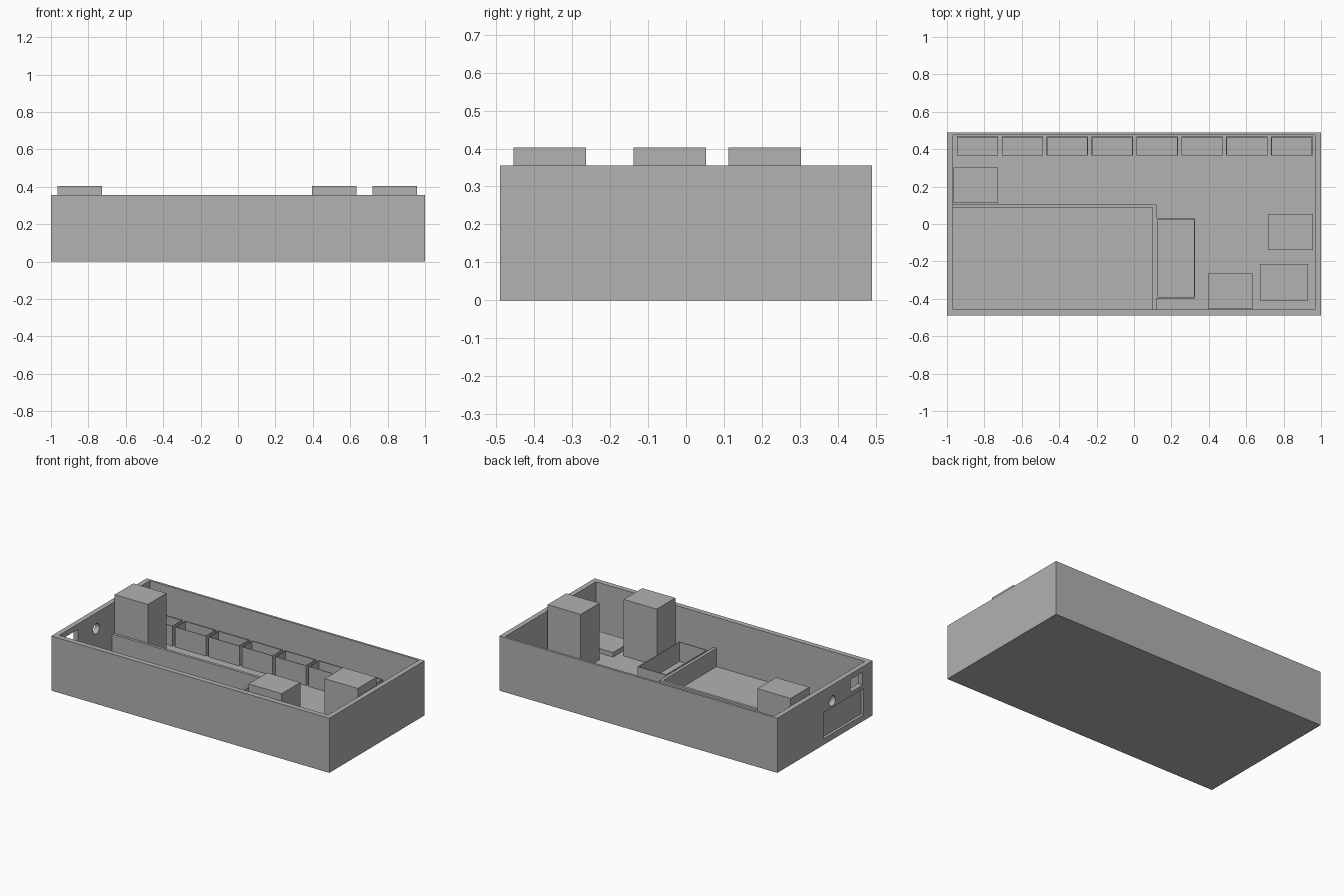
import bpy
import bmesh
from math import pi
from mathutils import Matrix, Vector

cube = bpy.data.objects.get("Cube")
if cube:
    bpy.data.objects.remove(cube, do_unlink=True)

grey = bpy.data.materials.new("plain grey")
grey.use_nodes = True
COLOUR = (0.445, 0.445, 0.445, 1)
grey.diffuse_color = COLOUR
grey.node_tree.nodes["Principled BSDF"].inputs["Base Color"].default_value = COLOUR

FLOOR = 0.035
RIM = 0.355


def finish(name, bm):
    bmesh.ops.recalc_face_normals(bm, faces=bm.faces)
    mesh = bpy.data.meshes.new(name)
    bm.to_mesh(mesh)
    bm.free()
    mesh.materials.append(grey)
    obj = bpy.data.objects.new(name, mesh)
    bpy.context.collection.objects.link(obj)
    return obj


def add_block(bm, x, y, z):
    """Add a cuboid given its low and high limits on each axis."""
    lo, hi = Vector((x[0], y[0], z[0])), Vector((x[1], y[1], z[1]))
    size = Matrix.Diagonal((*(hi - lo), 1))
    bmesh.ops.create_cube(bm, size=1, matrix=Matrix.Translation((lo + hi) / 2) @ size)


def block(name, x, y, z):
    bm = bmesh.new()
    add_block(bm, x, y, z)
    return finish(name, bm)


def bin_walls(name, x, y, top, t):
    """Open-topped bin: four thin walls standing on the floor."""
    bm = bmesh.new()
    z = (FLOOR, top)
    outline = [(x[0], y[0]), (x[1], y[0]), (x[1], y[1]), (x[0], y[1])]
    inner = [(x[0] + t, y[0] + t), (x[1] - t, y[0] + t),
             (x[1] - t, y[1] - t), (x[0] + t, y[1] - t)]
    rings = [[bm.verts.new((*p, h)) for p in ring]
             for ring, h in ((outline, z[0]), (outline, z[1]), (inner, z[1]), (inner, z[0]))]
    for r in range(4):
        a, b = rings[r], rings[(r + 1) % 4]
        for i in range(4):
            j = (i + 1) % 4
            bm.faces.new((a[i], a[j], b[j], b[i]))
    return finish(name, bm)


def cut(target, cutter):
    cutter.hide_render = True
    mod = target.modifiers.new("cut", "BOOLEAN")
    mod.operation = "DIFFERENCE"
    mod.solver = "EXACT"
    mod.object = cutter
    bpy.context.view_layer.objects.active = target
    bpy.ops.object.modifier_apply(modifier=mod.name)
    bpy.data.objects.remove(cutter, do_unlink=True)


# Outer case with its cavity
case = block("case", (-1, 1), (-0.49, 0.49), (0, RIM))
cut(case, block("cavity_cutter", (-0.967, 0.967), (-0.456, 0.475), (FLOOR, 0.5)))

# Openings in the end wall: window, shallow panel recess, round hole
cut(case, block("window_cutter", (-1.1, -0.9), (-0.387, -0.263), (0.237, 0.32)))
cut(case, block("recess_cutter", (-1.1, -0.982), (-0.397, 0.015), (0.04, 0.21)))
bm = bmesh.new()
bmesh.ops.create_cone(bm, cap_ends=True, segments=32, radius1=0.033, radius2=0.033, depth=0.2,
                      matrix=Matrix.Translation((-1, -0.075, 0.252)) @ Matrix.Rotation(pi / 2, 4, "Y"))
cut(case, finish("hole_cutter", bm))

# Tall posts rising just above the rim
for name, x, y in (("left_post", 0.72, -0.138), ("front_post", 0.395, -0.455),
                   ("right_post", -0.965, 0.112)):
    block(name, (x, x + 0.238), (y, y + 0.191), (FLOOR, 0.403))

# L-shaped partition around the large bay
block("long_partition", (-0.967, 0.12), (0.087, 0.105), (FLOOR, 0.155))
block("short_partition", (0.1, 0.12), (-0.456, 0.087), (FLOOR, 0.155))

# Middle tray, low slab and the row of small bins
bin_walls("middle_tray", (0.12, 0.327), (-0.397, 0.03), 0.16, 0.007)
block("low_slab", (0.675, 0.93), (-0.41, -0.215), (FLOOR, 0.065))
for i in range(8):
    x = -0.947 + i * 0.24
    bin_walls(f"small_bin_{i + 1}", (x, x + 0.221), (0.365, 0.467), 0.165, 0.004)
